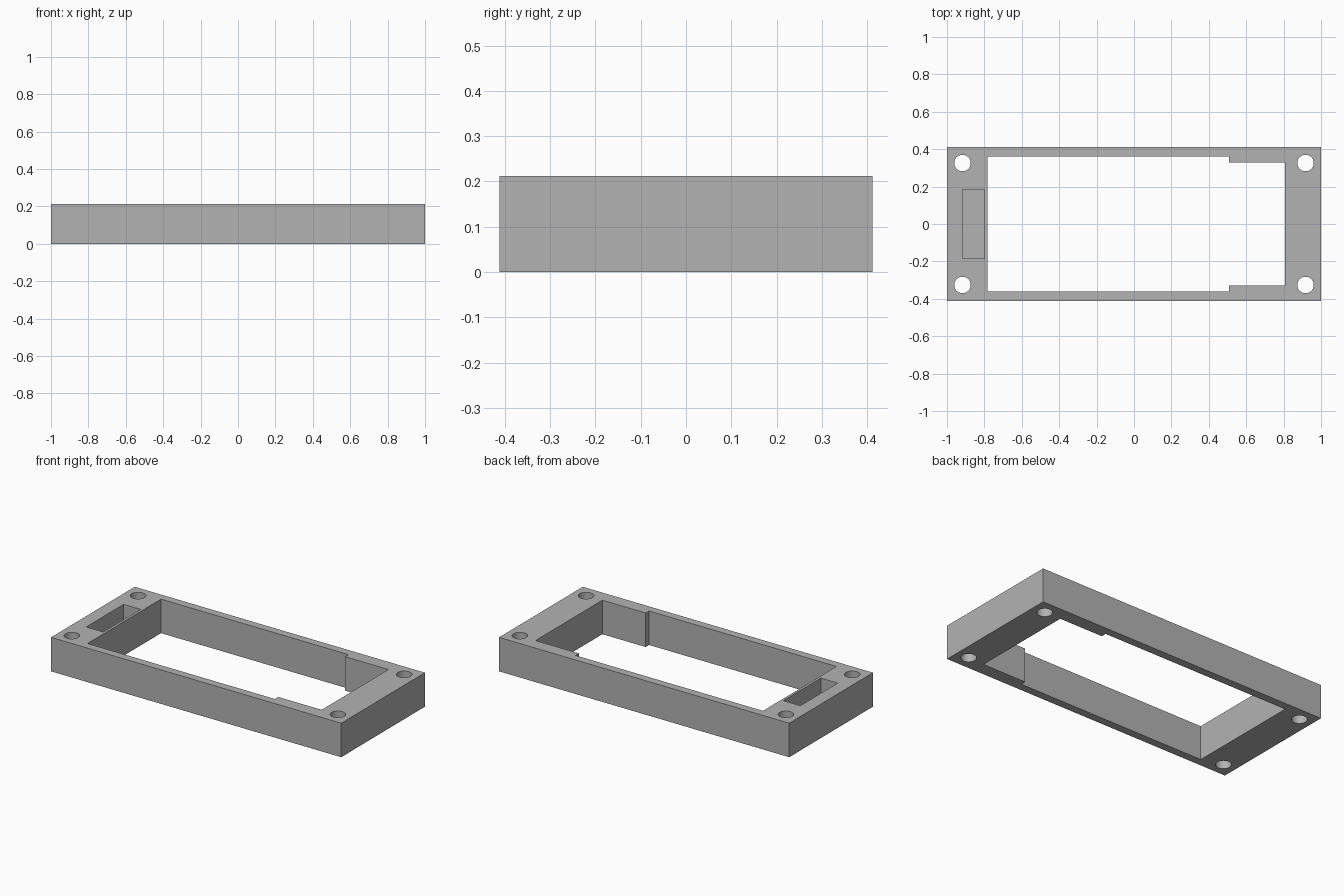
import bpy
import bmesh
import math

cube = bpy.data.objects.get("Cube")
if cube:
    bpy.data.objects.remove(cube, do_unlink=True)

HALF_LENGTH, HALF_WIDTH, HEIGHT = 1.0, 0.412, 0.212

grey = bpy.data.materials.new("plain grey")
grey.use_nodes = True
colour = (0.45, 0.45, 0.45, 1)
grey.diffuse_color = colour
grey.node_tree.nodes["Principled BSDF"].inputs["Base Color"].default_value = colour


def prism(name, outline, z0, z1):
    """Extrude a flat outline from z0 up to z1."""
    bm = bmesh.new()
    face = bm.faces.new([bm.verts.new((x, y, z0)) for x, y in outline])
    top = bmesh.ops.extrude_face_region(bm, geom=[face])["geom"]
    verts = [v for v in top if isinstance(v, bmesh.types.BMVert)]
    bmesh.ops.translate(bm, verts=verts, vec=(0, 0, z1 - z0))
    bmesh.ops.recalc_face_normals(bm, faces=bm.faces)
    mesh = bpy.data.meshes.new(name)
    bm.to_mesh(mesh)
    bm.free()
    mesh.materials.append(grey)
    obj = bpy.data.objects.new(name, mesh)
    bpy.context.collection.objects.link(obj)
    return obj


def rectangle(x0, x1, half_y):
    return [(x0, -half_y), (x1, -half_y), (x1, half_y), (x0, half_y)]


def circle(cx, cy, radius, sides=40):
    angles = [math.tau * i / sides for i in range(sides)]
    return [(cx + radius * math.cos(a), cy + radius * math.sin(a)) for a in angles]


# Solid block
frame = prism("frame", rectangle(-HALF_LENGTH, HALF_LENGTH, HALF_WIDTH), 0, HEIGHT)

# Stepped window, narrower at the +x end
half = [(-0.784, 0.362), (0.508, 0.362), (0.508, 0.329), (0.807, 0.329)]
window = half + [(x, -y) for x, y in reversed(half)]
cutters = [prism("window_cutter", window, -0.1, HEIGHT + 0.1)]

# Screw hole in each corner
for sx in (-1, 1):
    for sy in (-1, 1):
        hole = circle(sx * 0.917, sy * 0.326, 0.044)
        cutters.append(prism("hole_cutter", hole, -0.1, HEIGHT + 0.1))

# Blind slot beside the window
cutters.append(prism("slot_cutter", rectangle(-0.917, -0.8, 0.184), 0.05, HEIGHT + 0.1))

bpy.ops.object.select_all(action="DESELECT")
frame.select_set(True)
bpy.context.view_layer.objects.active = frame
for cutter in cutters:
    cutter.hide_render = True
    mod = frame.modifiers.new("cut", "BOOLEAN")
    mod.operation = "DIFFERENCE"
    mod.solver = "EXACT"
    mod.object = cutter
    bpy.ops.object.modifier_apply(modifier=mod.name)
    bpy.data.objects.remove(cutter, do_unlink=True)

bpy.ops.object.shade_smooth_by_angle(angle=math.radians(30))
